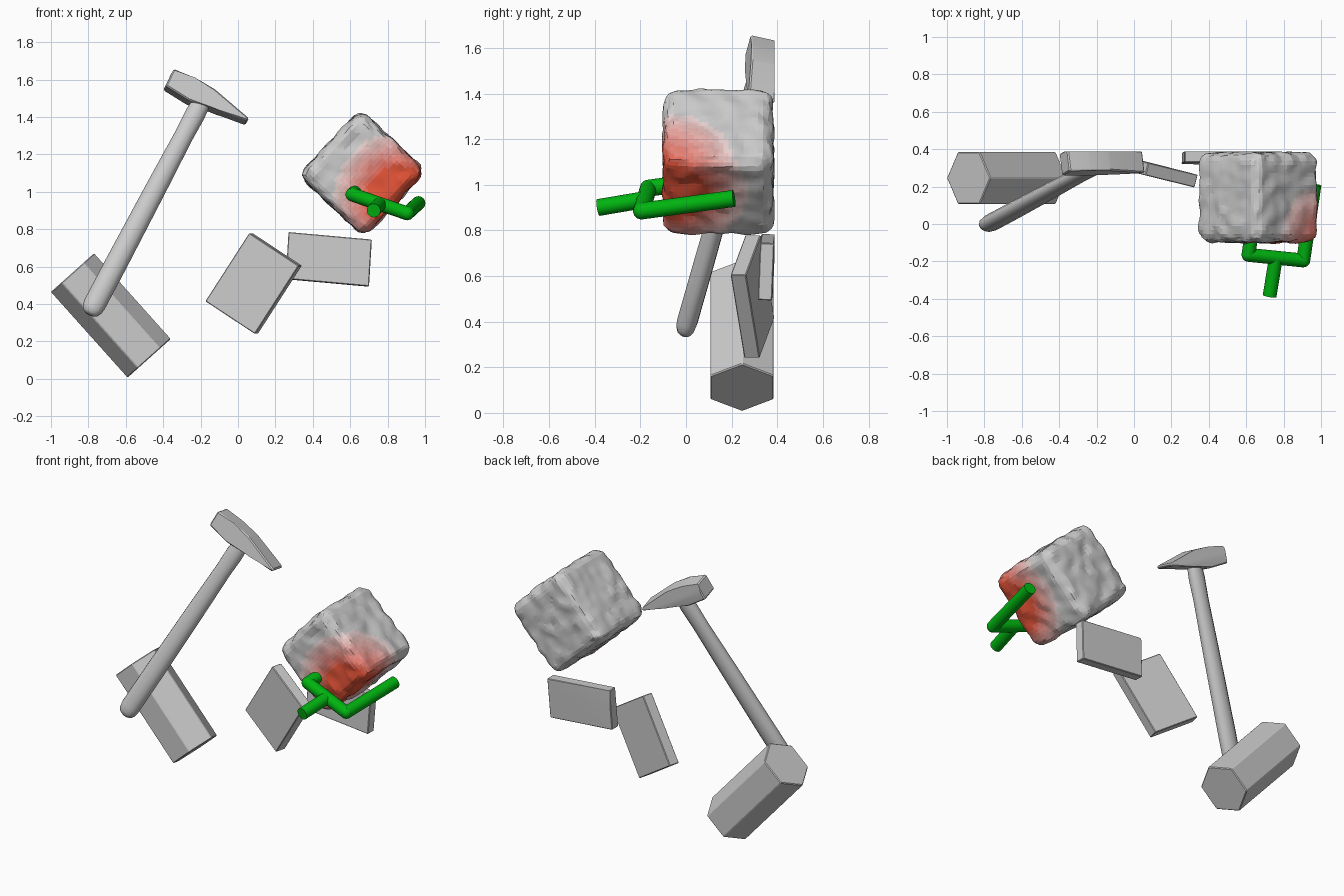
import bpy, bmesh, math
from mathutils import Vector, Matrix, noise

if "Cube" in bpy.data.objects:
    bpy.data.objects.remove(bpy.data.objects["Cube"])

BACK = 0.387  # flat plane that all parts rest against


def material(name, rgb):
    m = bpy.data.materials.new(name)
    m.diffuse_color = (*rgb, 1)
    m.use_nodes = True
    m.node_tree.nodes["Principled BSDF"].inputs["Base Color"].default_value = m.diffuse_color
    return m


def finish(bm, name, angle=20, mats=(), bevel=0):
    if bevel:
        bmesh.ops.bevel(bm, geom=bm.edges[:], offset=bevel, segments=1, affect='EDGES')
    # trim anything passing the back plane
    cut = bmesh.ops.bisect_plane(bm, geom=bm.verts[:] + bm.edges[:] + bm.faces[:],
                                 plane_co=(0, BACK, 0), plane_no=(0, 1, 0), clear_outer=True)
    edges = [e for e in cut['geom_cut'] if isinstance(e, bmesh.types.BMEdge) and e.is_boundary]
    if edges:
        bmesh.ops.holes_fill(bm, edges=edges)
    bmesh.ops.recalc_face_normals(bm, faces=bm.faces[:])
    me = bpy.data.meshes.new(name)
    bm.to_mesh(me)
    bm.free()
    for m in mats:
        me.materials.append(m)
    ob = bpy.data.objects.new(name, me)
    bpy.context.collection.objects.link(ob)
    bpy.ops.object.select_all(action='DESELECT')
    ob.select_set(True)
    bpy.context.view_layer.objects.active = ob
    bpy.ops.object.shade_smooth_by_angle(angle=math.radians(angle))
    return ob


def loft(bm, rings):
    """Skin a list of equal-length point rings and cap both ends."""
    vs = [[bm.verts.new(p) for p in r] for r in rings]
    n = len(vs[0])
    for a, b in zip(vs, vs[1:]):
        for i in range(n):
            bm.faces.new((a[i], a[(i + 1) % n], b[(i + 1) % n], b[i]))
    bm.faces.new(vs[0])
    bm.faces.new(vs[-1])


def ring(c, u, w, ru, rw, n):
    return [c + u * (ru * math.cos(2 * math.pi * i / n)) + w * (rw * math.sin(2 * math.pi * i / n))
            for i in range(n)]


def slab(name, o, u, v, thick):
    o, u, v = Vector(o), Vector(u), Vector(v)
    n = u.cross(v).normalized()
    n = n if n.y > 0 else -n
    face = [o, o + u, o + u + v, o + v]
    bm = bmesh.new()
    loft(bm, [face, [p + n * thick for p in face]])
    finish(bm, name, bevel=0.004)


# Hammer handle: oval section, rounded butt
butt, top = Vector((-0.795, -0.01, 0.345)), Vector((-0.2, 0.31, 1.47))
d = (top - butt).normalized()
h = Vector((0.877, 0, -0.48))
h = (h - d * h.dot(d)).normalized()
w = d.cross(h).normalized()
bm = bmesh.new()
loft(bm, [ring(butt.lerp(top, t), h, w, a, a * 0.76, 12) for t, a in
          ((0, 0.025), (0.008, 0.043), (0.025, 0.055), (0.05, 0.06), (0.25, 0.06),
           (0.6, 0.056), (0.85, 0.051), (0.95, 0.054), (1, 0.05))])
finish(bm, "hammer_handle", 40)

# Hammer head: wedge profile drawn in the front view, extruded across
centre = Vector((-0.18, 0.333, 1.51))
profile = [(-0.393, 1.555), (-0.35, 1.645), (-0.24, 1.60), (-0.13, 1.537), (0.052, 1.382),
           (0.045, 1.368), (-0.11, 1.425), (-0.16, 1.445), (-0.27, 1.478)]
face = []
for x, z in profile:
    y = centre.y - (w.x * (x - centre.x) + w.z * (z - centre.z)) / w.y
    face.append(Vector((x, y, z)))
bm = bmesh.new()
loft(bm, [[p + w * s for p in face] for s in (-0.06, 0.06)])
finish(bm, "hammer_head", bevel=0.007)

# Hexagonal block under the hammer
a, b = Vector((-0.885, 0.246, 0.568)), Vector((-0.475, 0.246, 0.11))
axis = (b - a).normalized()
side = Vector((0, 1, 0)).cross(axis)
Y = Vector((0, 1, 0))
bm = bmesh.new()
loft(bm, [ring(c, side, Y, 0.157, 0.16, 6) for c in (a, b)])
finish(bm, "hexagonal_block", bevel=0.005)

# Two flat slabs
slab("centre_slab", (0.06, 0.26, 0.78), (0.265, -0.065, -0.175), (-0.235, 0.06, -0.365), 0.07)
slab("right_slab", (0.27, 0.33, 0.785), (0.445, -0.005, -0.04), (-0.015, -0.01, -0.25), 0.062)

# Rough stone cube with a hot red patch fading to grey
H, R = 0.24, 0.06
grey, red, bands = (0.8, 0.8, 0.8), (0.8, 0.09, 0.04), 9
mats = [material("stone_%d" % i, [g + (r - g) * (i / (bands - 1)) ** 0.7 for g, r in zip(grey, red)])
        for i in range(bands)]
bm = bmesh.new()
bmesh.ops.create_cube(bm, size=2 * H)
bmesh.ops.subdivide_edges(bm, edges=bm.edges[:], cuts=21, use_grid_fill=True)
place = Matrix.Translation((0.665, 0.142, 1.1)) @ Matrix.Rotation(math.radians(-47), 4, 'Y')
for v in bm.verts:
    core = Vector([max(-H + R, min(H - R, c)) for c in v.co])
    n = (v.co - core).normalized()
    lump = noise.noise(v.co * 15 + Vector((3.1, 7.7, 1.3))) * 0.013
    v.co = place @ (core + n * (R + lump))
hot = Vector((0.86, -0.08, 0.97))
for f in bm.faces:
    t = 1 - ((f.calc_center_median() - hot).length - 0.16) / 0.2
    f.material_index = round(max(0, min(1, t)) * (bands - 1))
bmesh.ops.triangulate(bm, faces=bm.faces[:])
finish(bm, "stone_cube", 12, mats)

# Green forked bracket made of round bars
green = material("green", (0.0, 0.45, 0.005))
L1, R1 = Vector((0.612, -0.165, 0.985)), Vector((0.905, -0.195, 0.885))
arm = Vector((0.06, 0.405, 0.055))
mid = L1.lerp(R1, 0.5)
bars = {"bracket_crossbar": (L1, R1), "bracket_left_arm": (L1, L1 + arm),
        "bracket_right_arm": (R1, R1 + arm),
        "bracket_stem": (mid, Vector((0.725, -0.385, 0.9)))}
for name, (p, q) in bars.items():
    ax = (q - p).normalized()
    u = ax.cross(Vector((0, 0, 1))).normalized()
    v = ax.cross(u)
    bm = bmesh.new()
    loft(bm, [ring(c, u, v, 0.037, 0.037, 24) for c in (p, q)])
    finish(bm, name, 40, [green])
# Rounded elbows at the crossbar ends
for name, p in (("left_elbow", L1), ("right_elbow", R1)):
    bm = bmesh.new()
    bmesh.ops.create_uvsphere(bm, u_segments=20, v_segments=12, radius=0.037,
                              matrix=Matrix.Translation(p))
    finish(bm, name, 40, [green])
